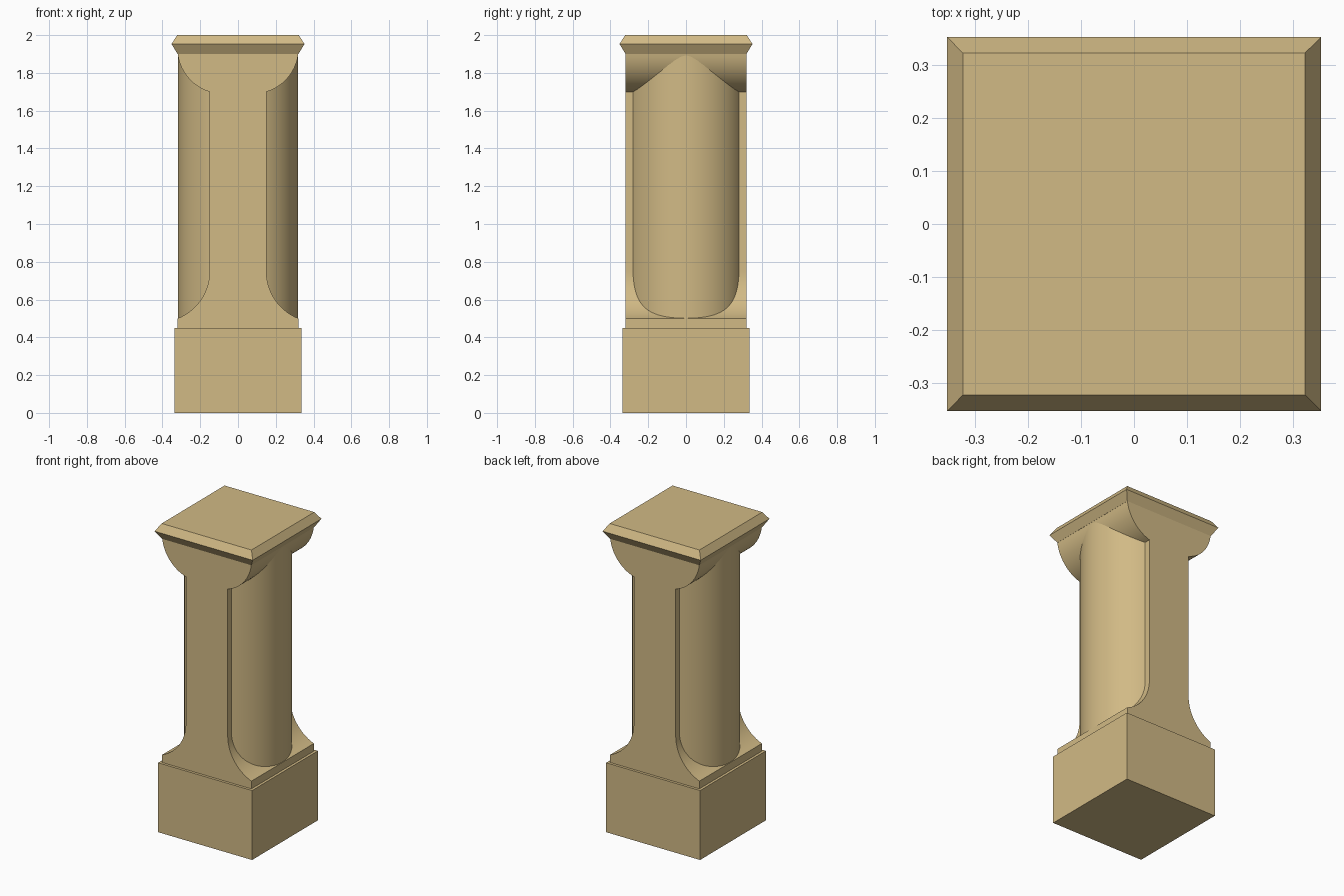
import bpy, bmesh
from math import sin, cos, radians

cube = bpy.data.objects.get("Cube")
if cube:
    bpy.data.objects.remove(cube, do_unlink=True)

stone = bpy.data.materials.new("sandstone")
stone.use_nodes = True
colour = (0.64, 0.49, 0.235, 1)
stone.diffuse_color = colour
stone.node_tree.nodes["Principled BSDF"].inputs["Base Color"].default_value = colour


def finish(name, bm, smooth=False):
    bmesh.ops.recalc_face_normals(bm, faces=bm.faces)
    mesh = bpy.data.meshes.new(name)
    bm.to_mesh(mesh)
    bm.free()
    mesh.materials.append(stone)
    obj = bpy.data.objects.new(name, mesh)
    bpy.context.collection.objects.link(obj)
    if smooth:
        bpy.ops.object.select_all(action='DESELECT')
        obj.select_set(True)
        bpy.context.view_layer.objects.active = obj
        bpy.ops.object.shade_smooth_by_angle(angle=radians(25))
    return obj


def square_stack(name, levels):
    """Loft square sections given as (half width, height)."""
    bm = bmesh.new()
    rings = [[bm.verts.new((sx * w, sy * w, z))
              for sx, sy in ((-1, -1), (1, -1), (1, 1), (-1, 1))] for w, z in levels]
    for low, high in zip(rings, rings[1:]):
        for i in range(4):
            j = (i + 1) % 4
            bm.faces.new((low[i], low[j], high[j], high[i]))
    bm.faces.new(rings[0][::-1])
    bm.faces.new(rings[-1])
    return finish(name, bm)


def arc(cx, cz, r, start, end, steps=14):
    angles = [radians(start + (end - start) * i / steps) for i in range(steps + 1)]
    return [(cx + r * cos(a), cz + r * sin(a)) for a in angles]


# Plinth and chamfered cap
square_stack("plinth", [(0.337, 0), (0.337, 0.45)])
square_stack("cap", [(0.32, 1.9), (0.352, 1.953), (0.322, 2.0)])

# Slab with a hollow curve at the foot and a rounded curve at the head
side = [(0.32, 0.45)]
side += arc(0.419, 0.75, 0.269, 248.4, 180)
side += arc(0.08, 1.93, 0.241, -73.2, -7)
side += [(0.32, 1.9)]
outline = side + [(-x, z) for x, z in reversed(side)]
bm = bmesh.new()
front = bm.faces.new([bm.verts.new((x, -0.32, z)) for x, z in outline])
ext = bmesh.ops.extrude_face_region(bm, geom=[front])
for v in ext["geom"]:
    if isinstance(v, bmesh.types.BMVert):
        v.co.y = 0.32
bmesh.ops.remove_doubles(bm, verts=bm.verts, dist=0.0005)
finish("curved_slab", bm, smooth=True)

# Round shaft showing on the left and right
bm = bmesh.new()
bmesh.ops.create_cone(bm, cap_ends=True, segments=64, radius1=0.318, radius2=0.318, depth=1.44)
bmesh.ops.translate(bm, verts=bm.verts, vec=(0, 0, 1.18))
finish("round_shaft", bm, smooth=True)
